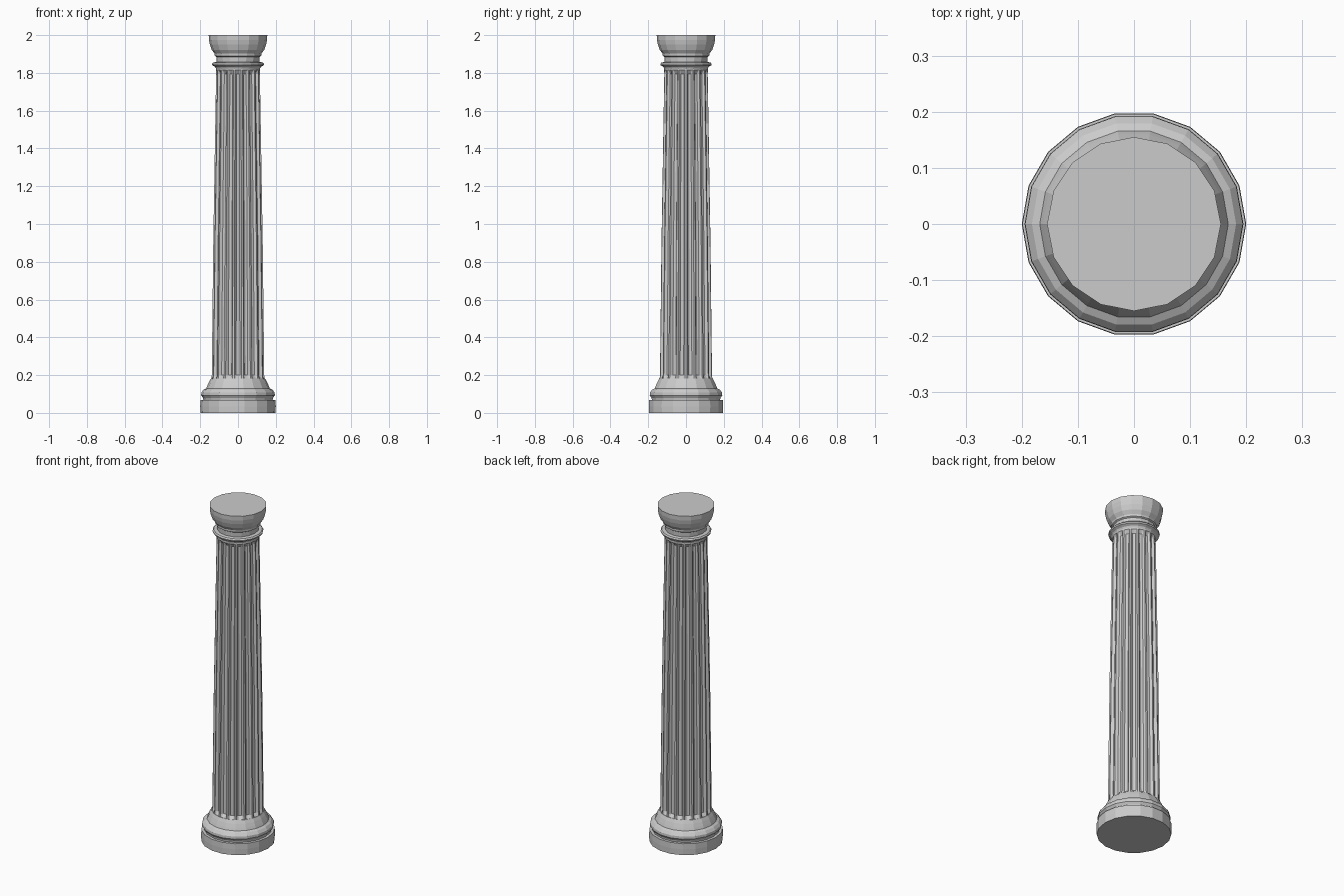
import bpy, bmesh, math

if "Cube" in bpy.data.objects:
    bpy.data.objects.remove(bpy.data.objects["Cube"])


def finish(name, bm):
    bmesh.ops.recalc_face_normals(bm, faces=bm.faces)
    mesh = bpy.data.meshes.new(name)
    bm.to_mesh(mesh)
    bm.free()
    obj = bpy.data.objects.new(name, mesh)
    bpy.context.collection.objects.link(obj)
    return obj


def loft(name, rings):
    """Skin a stack of equal-length point rings and cap both ends."""
    bm = bmesh.new()
    loops = [[bm.verts.new(p) for p in ring] for ring in rings]
    n = len(loops[0])
    for a, b in zip(loops, loops[1:]):
        for i in range(n):
            j = (i + 1) % n
            bm.faces.new((a[i], a[j], b[j], b[i]))
    bm.faces.new(loops[0])
    bm.faces.new(loops[-1])
    return finish(name, bm)


def turned(name, profile, sides=18):
    """Low-poly turned part from (radius, height) pairs."""
    rings = []
    for r, z in profile:
        rings.append([(r * math.cos(2 * math.pi * i / sides),
                       r * math.sin(2 * math.pi * i / sides), z)
                      for i in range(sides)])
    return loft(name, rings)


# Base: round plinth and moulded foot
turned("plinth", [(0.199, 0), (0.2, 0.035), (0.199, 0.068)])
turned("base_moulding", [(0.183, 0.066), (0.185, 0.078), (0.195, 0.093), (0.194, 0.108),
                         (0.182, 0.123), (0.168, 0.13), (0.162, 0.145),
                         (0.153, 0.165), (0.143, 0.183)])

# Tapered shaft with flutes that close to a point at each end
FLUTES = 18
SECTION = [(0.0, 0.0), (0.2, 0.0), (0.38, 0.85), (0.6, 1.0), (0.82, 0.85)]


def fluted_ring(r, z, depth):
    ring = []
    for k in range(FLUTES):
        for t, d in SECTION:
            a = 2 * math.pi * (k + t - 0.1) / FLUTES
            rr = r - depth * d
            ring.append((rr * math.cos(a), rr * math.sin(a), z))
    return ring


loft("fluted_shaft", [fluted_ring(0.141, 0.17, 0), fluted_ring(0.14, 0.182, 0),
                      fluted_ring(0.139, 0.2, 0.018), fluted_ring(0.131, 0.9, 0.017),
                      fluted_ring(0.116, 1.795, 0.015), fluted_ring(0.116, 1.815, 0),
                      fluted_ring(0.116, 1.83, 0)])

# Capital: neck ring, necking and flared cushion
turned("neck_ring", [(0.114, 1.818), (0.122, 1.832), (0.136, 1.84), (0.138, 1.848),
                     (0.132, 1.855), (0.114, 1.858)])
turned("capital", [(0.113, 1.85), (0.115, 1.885), (0.123, 1.89), (0.124, 1.902),
                   (0.139, 1.922), (0.149, 1.95), (0.154, 1.975), (0.155, 2.0)], 16)
